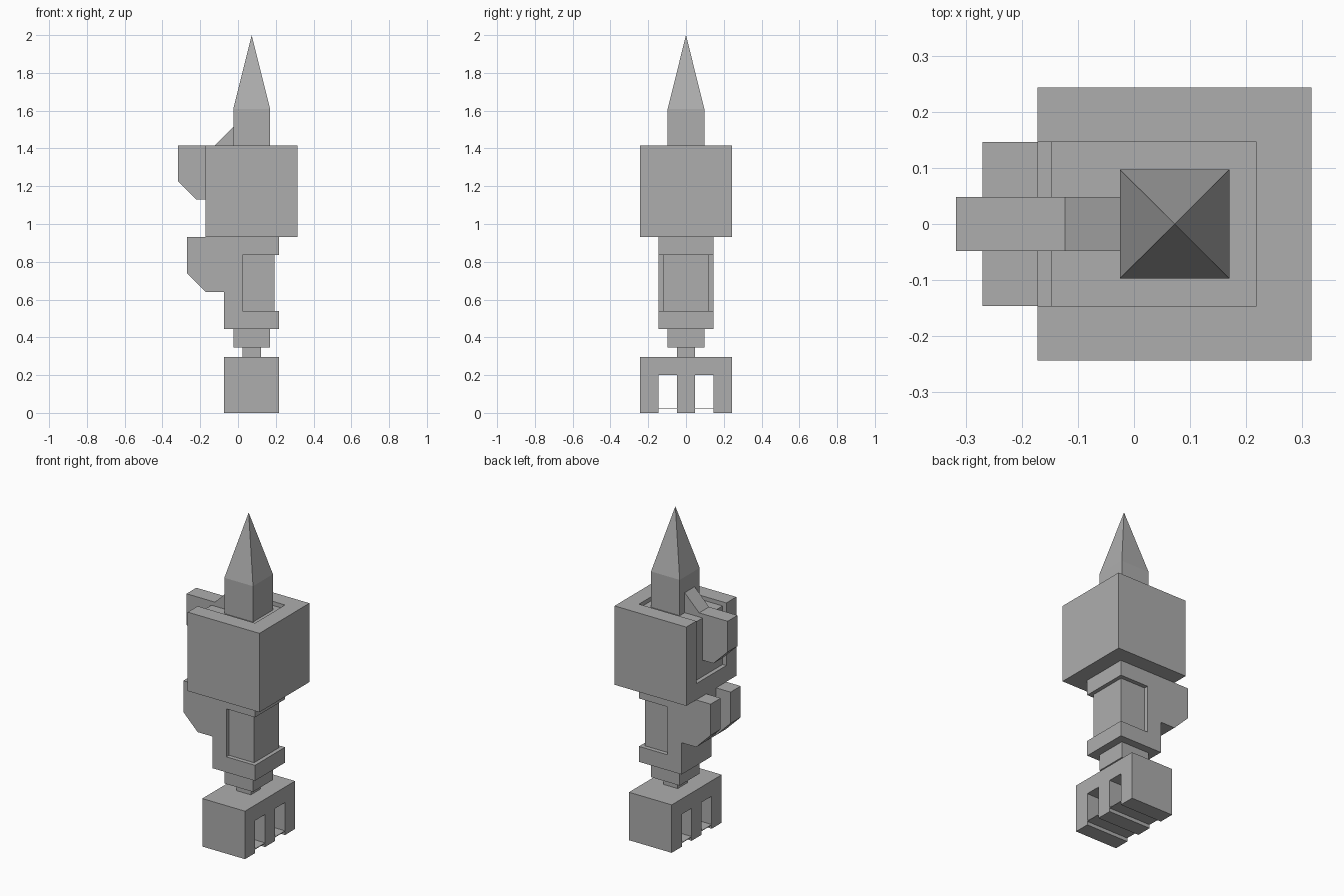
import bpy
import bmesh

default = bpy.data.objects.get("Cube")
if default:
    bpy.data.objects.remove(default, do_unlink=True)

# One plain grey for the whole model
grey = bpy.data.materials.new("plain_grey")
grey.use_nodes = True
grey.diffuse_color = (0.42, 0.42, 0.42, 1)
grey.node_tree.nodes["Principled BSDF"].inputs["Base Color"].default_value = grey.diffuse_color


def finish(name, bm):
    bmesh.ops.recalc_face_normals(bm, faces=bm.faces)
    mesh = bpy.data.meshes.new(name)
    bm.to_mesh(mesh)
    bm.free()
    mesh.materials.append(grey)
    obj = bpy.data.objects.new(name, mesh)
    bpy.context.collection.objects.link(obj)
    return obj


def prism(name, profile, y0, y1):
    """Extrude an (x, z) profile from y0 to y1."""
    bm = bmesh.new()
    face = bm.faces.new([bm.verts.new((x, y0, z)) for x, z in profile])
    new = bmesh.ops.extrude_face_region(bm, geom=[face])["geom"]
    verts = [v for v in new if isinstance(v, bmesh.types.BMVert)]
    bmesh.ops.translate(bm, verts=verts, vec=(0, y1 - y0, 0))
    return finish(name, bm)


def box(name, x0, x1, y0, y1, z0, z1):
    return prism(name, [(x0, z0), (x1, z0), (x1, z1), (x0, z1)], y0, y1)


def cut(obj, cutters):
    """Subtract each cutter, bake the result and remove the cutter."""
    for cutter in cutters:
        mod = obj.modifiers.new("cut", "BOOLEAN")
        mod.operation = "DIFFERENCE"
        mod.solver = "EXACT"
        mod.object = cutter
        bpy.context.view_layer.objects.active = obj
        bpy.ops.object.modifier_apply(modifier=mod.name)
        bpy.data.objects.remove(cutter, do_unlink=True)


# Fist with two slots between the fingers, each with a thin floor
fist = box("fist", -0.073, 0.218, -0.243, 0.243, 0, 0.295)
cut(fist, [box("slot_cutter", -0.2, 0.4, y - 0.0485, y + 0.0485, -0.1, 0.2)
           for y in (-0.097, 0.097)])
for side, y in (("right", -0.097), ("left", 0.097)):
    box(side + "_slot_floor", -0.073, 0.218, y - 0.0485, y + 0.0485, 0.022, 0.026)

# Wrist
box("wrist_pin", 0.023, 0.121, -0.048, 0.048, 0.295, 0.345)
box("wrist_block", -0.025, 0.17, -0.097, 0.097, 0.345, 0.445)

# Forearm with a chamfered elbow split into two prongs
forearm = prism("forearm", [
    (-0.073, 0.445), (0.218, 0.445), (0.218, 0.54), (0.023, 0.54),
    (0.023, 0.835), (0.218, 0.835), (0.218, 0.93), (-0.27, 0.93),
    (-0.27, 0.738), (-0.172, 0.64), (-0.073, 0.64)], -0.146, 0.146)
cut(forearm, [box("elbow_cutter", -0.4, -0.172, -0.048, 0.048, 0.5, 1.0)])
box("forearm_core", 0.023, 0.194, -0.12, 0.12, 0.54, 0.835)

# Shoulder block with a shallow recess running over the top and outer side
shoulder = box("shoulder", -0.172, 0.316, -0.243, 0.243, 0.93, 1.415)
cut(shoulder, [prism("recess_cutter", [
    (-0.3, 1.03), (-0.147, 1.03), (-0.147, 1.39), (0.218, 1.39),
    (0.218, 1.6), (-0.3, 1.6)], -0.146, 0.146)])

# Hook on the outer side, ramping up to the spire
prism("shoulder_hook", [
    (-0.317, 1.415), (-0.317, 1.226), (-0.22, 1.13), (-0.147, 1.13),
    (-0.147, 1.39), (-0.025, 1.39), (-0.025, 1.513), (-0.123, 1.415)],
    -0.048, 0.048)

# Spire: square post whose top face is drawn up to a point
spire = box("spire", -0.025, 0.17, -0.097, 0.097, 1.39, 1.61)
bm = bmesh.new()
bm.from_mesh(spire.data)
top = max(bm.faces, key=lambda f: f.calc_center_median().z)
tip = bmesh.ops.poke(bm, faces=[top])["verts"][0]
tip.co.z = 2
bm.to_mesh(spire.data)
bm.free()
